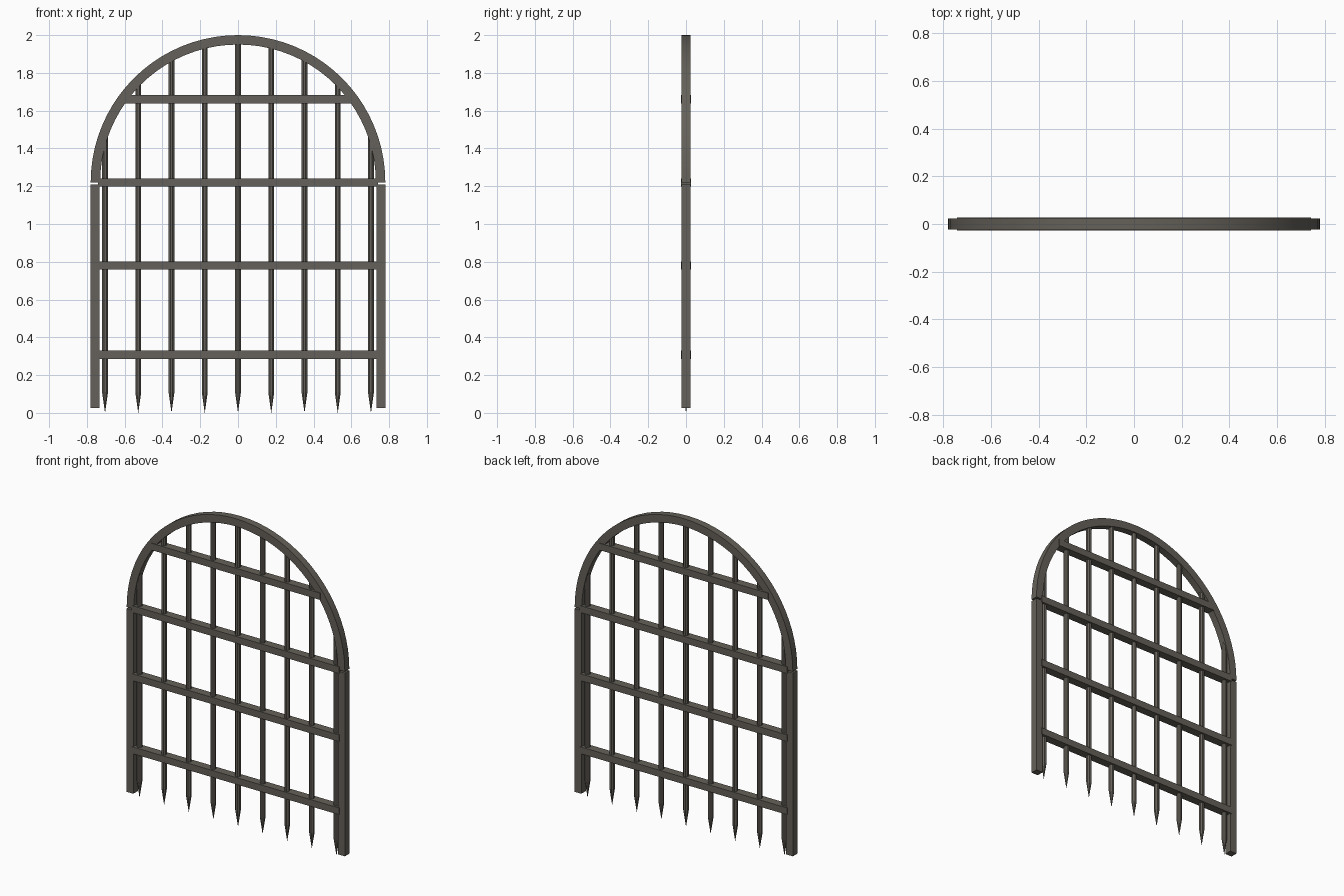
import bpy, bmesh, math
from mathutils import Matrix

if "Cube" in bpy.data.objects:
    bpy.data.objects.remove(bpy.data.objects["Cube"])

iron = bpy.data.materials.new("weathered iron")
iron.diffuse_color = (0.13, 0.118, 0.1, 1)
iron.use_nodes = True
iron.node_tree.nodes["Principled BSDF"].inputs["Base Color"].default_value = iron.diffuse_color

R_OUT, R_IN, SPRING = 0.78, 0.73, 1.22   # arch radii and spring height
FRAME_D, RAIL_D = 0.046, 0.054           # depths in y


def finish(name, bm):
    bmesh.ops.recalc_face_normals(bm, faces=bm.faces)
    me = bpy.data.meshes.new(name)
    bm.to_mesh(me)
    bm.free()
    me.materials.append(iron)
    ob = bpy.data.objects.new(name, me)
    bpy.context.collection.objects.link(ob)
    return ob


def box(name, x0, x1, z0, z1, depth):
    bm = bmesh.new()
    bmesh.ops.create_cube(bm, size=1)
    bmesh.ops.scale(bm, vec=(x1 - x0, depth, z1 - z0), verts=bm.verts)
    bmesh.ops.translate(bm, vec=((x0 + x1) / 2, 0, (z0 + z1) / 2), verts=bm.verts)
    return finish(name, bm)


# Arched top: rectangular section swept through a half circle
bm = bmesh.new()
h = FRAME_D / 2
N = 40
rings = []
for i in range(N + 1):
    a = math.pi * i / N
    rings.append([bm.verts.new((r * math.cos(a), y, SPRING + r * math.sin(a)))
                  for r, y in ((R_IN, -h), (R_OUT, -h), (R_OUT, h), (R_IN, h))])
for a, b in zip(rings, rings[1:]):
    for k in range(4):
        j = (k + 1) % 4
        bm.faces.new((a[k], a[j], b[j], b[k]))
bm.faces.new(rings[0])
bm.faces.new(rings[-1])
arch = finish("arch_frame", bm)
bpy.context.view_layer.objects.active = arch
arch.select_set(True)
bpy.ops.object.shade_smooth_by_angle(angle=math.radians(30))

# Side posts
for side, s in (("left", -1), ("right", 1)):
    x0, x1 = sorted((s * 0.732, s * 0.78))
    box("side_post_" + side, x0, x1, 0.026, 1.21, FRAME_D)

# Cross rails
for i, (z, w) in enumerate(((0.308, 0.742), (0.78, 0.742), (1.22, 0.742), (1.66, 0.605))):
    box(f"cross_rail_{i + 1}", -w, w, z - 0.022, z + 0.022, RAIL_D)

# Upright bars with pointed lower ends
SIDES, RAD, TIP = 8, 0.017, 0.11
for i in range(9):
    x = (i - 4) * 0.176
    top = SPRING + math.sqrt(0.75 ** 2 - x * x)
    bm = bmesh.new()
    levels = []
    for z in (TIP, top):
        levels.append([bm.verts.new((x + RAD * math.cos(t), RAD * math.sin(t), z))
                       for t in (2 * math.pi * (k + 0.5) / SIDES for k in range(SIDES))])
    tip = bm.verts.new((x, 0, 0))
    bm.faces.new(levels[1])
    for k in range(SIDES):
        j = (k + 1) % SIDES
        bm.faces.new((levels[0][k], levels[0][j], levels[1][j], levels[1][k]))
        bm.faces.new((tip, levels[0][j], levels[0][k]))
    finish(f"upright_bar_{i + 1}", bm)
